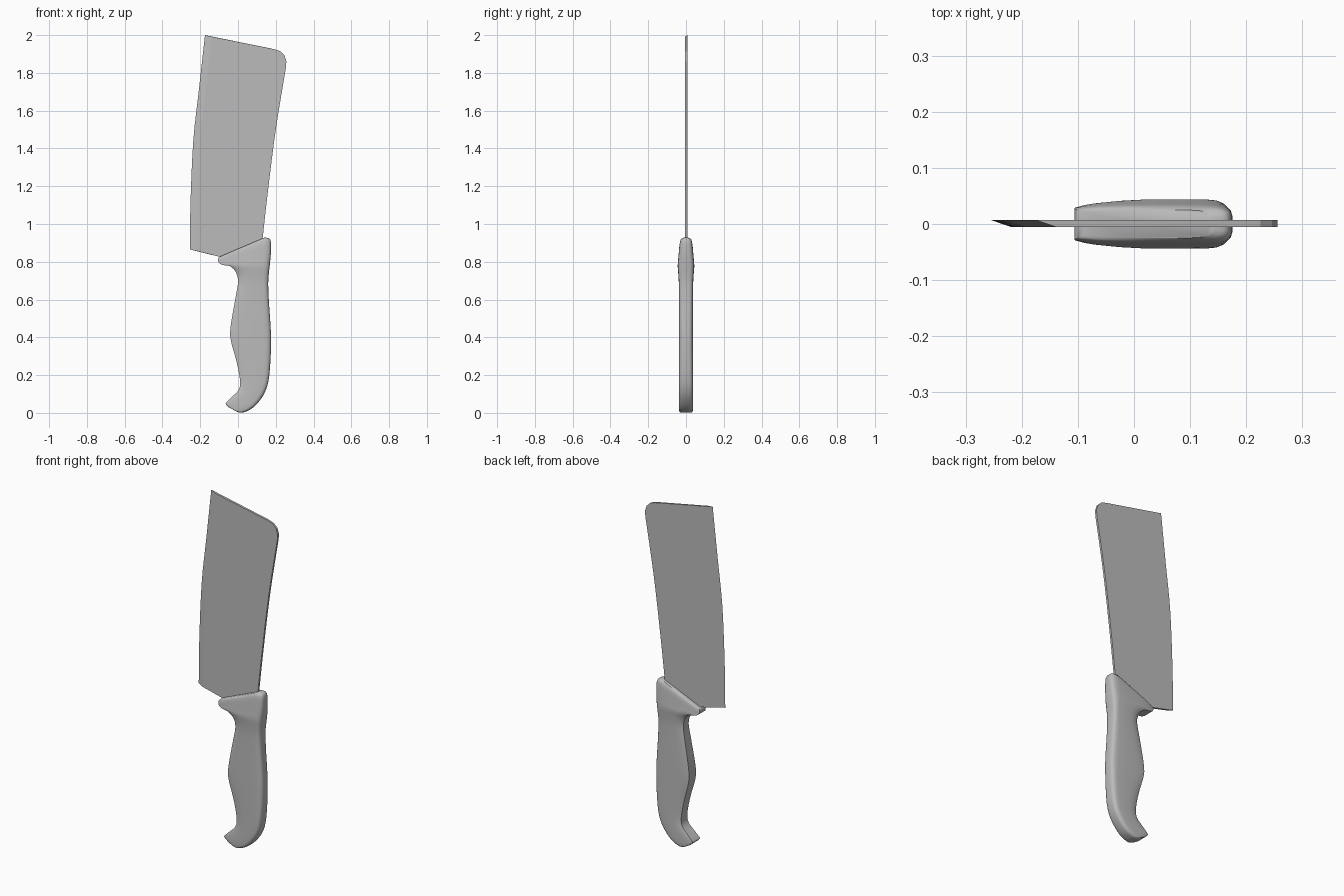
import bpy, bmesh, math
from mathutils import Vector

if "Cube" in bpy.data.objects:
    bpy.data.objects.remove(bpy.data.objects["Cube"])


def material(name, rgb):
    m = bpy.data.materials.new(name)
    m.diffuse_color = (*rgb, 1)
    m.use_nodes = True
    m.node_tree.nodes["Principled BSDF"].inputs["Base Color"].default_value = m.diffuse_color
    return m


grey = material("plain grey", (0.5, 0.5, 0.5))


def finish(name, bm, angle):
    bmesh.ops.recalc_face_normals(bm, faces=bm.faces)
    me = bpy.data.meshes.new(name)
    bm.to_mesh(me)
    bm.free()
    ob = bpy.data.objects.new(name, me)
    bpy.context.collection.objects.link(ob)
    me.materials.append(grey)
    bpy.ops.object.select_all(action='DESELECT')
    ob.select_set(True)
    bpy.context.view_layer.objects.active = ob
    bpy.ops.object.shade_smooth_by_angle(angle=math.radians(angle))
    return ob


def smooth(rows, steps):
    """Catmull-Rom interpolation through rows of numbers."""
    pts = [Vector(r) for r in rows]
    out = []
    for i in range(len(pts) - 1):
        a, b, c, d = pts[max(i - 1, 0)], pts[i], pts[i + 1], pts[min(i + 2, len(pts) - 1)]
        for s in range(steps):
            t = s / steps
            out.append(0.5 * (2 * b + (c - a) * t + (2 * a - 5 * b + 4 * c - d) * t * t
                              + (3 * b - a - 3 * c + d) * t ** 3))
    return out + [pts[-1]]


# Blade: flat plate, ground on the front side along the cutting edge
cutting = smooth([(-0.255, 0.865), (-0.251, 1.13), (-0.236, 1.45),
                  (-0.207, 1.71), (-0.175, 2.0)], 4)
corner = [(0.195, 1.925), (0.225, 1.914), (0.246, 1.893), (0.256, 1.862)]
spine = smooth([(0.254, 1.83), (0.2, 1.5), (0.158, 1.17), (0.13, 0.92)], 4)
tang = [(0.09, 0.84), (-0.04, 0.80), (-0.10, 0.827)]
outline = [tuple(p) for p in cutting] + corner + [tuple(p) for p in spine] + tang
bm = bmesh.new()
back, front = [], []
for i, (x, z) in enumerate(outline):
    ground = i < len(cutting)
    back.append(bm.verts.new((x, 0.007, z)))
    front.append(bm.verts.new((x + 0.035 * ground, -0.005, z - 0.008 * ground)))
bm.faces.new(back)
bm.faces.new(front)
for i in range(len(outline)):
    j = (i + 1) % len(outline)
    bm.faces.new((back[i], back[j], front[j], front[i]))
finish("blade", bm, 15)

# Handle: finger-side x z, spine-side x z, half thickness, finger-side fullness
stations = [
    (-0.088, 0.831, 0.140, 0.928, 0.025, 0.80),
    (-0.100, 0.824, 0.165, 0.924, 0.031, 0.80),
    (-0.106, 0.810, 0.174, 0.905, 0.035, 0.80),
    (-0.100, 0.793, 0.175, 0.870, 0.038, 0.80),
    (-0.080, 0.783, 0.173, 0.830, 0.041, 0.85),
    (-0.040, 0.775, 0.168, 0.780, 0.044, 0.80),
    (-0.010, 0.742, 0.163, 0.735, 0.041, 0.65),
    (0.000, 0.690, 0.160, 0.685, 0.038, 0.65),
    (-0.015, 0.600, 0.163, 0.600, 0.037, 0.75),
    (-0.040, 0.450, 0.173, 0.450, 0.037, 0.85),
    (-0.037, 0.380, 0.175, 0.380, 0.037, 0.85),
    (-0.010, 0.280, 0.172, 0.280, 0.037, 0.75),
    (0.010, 0.180, 0.163, 0.180, 0.037, 0.75),
    (0.005, 0.125, 0.145, 0.115, 0.037, 0.80),
    (-0.035, 0.082, 0.115, 0.065, 0.037, 0.85),
    (-0.057, 0.060, 0.072, 0.022, 0.037, 0.90),
    (-0.065, 0.047, 0.022, 0.001, 0.036, 0.90),
    (-0.050, 0.030, -0.008, 0.007, 0.033, 0.90),
]
bm = bmesh.new()
rings = []
for lx, lz, rx, rz, h, e in smooth(stations, 4):
    # crisp edge on the finger side, rounded spine
    half = [(0, e), (0.05, e + (1 - e) * 0.35), (0.15, e + (1 - e) * 0.75), (0.32, 1),
            (0.6, 1), (0.82, 0.99), (0.9, 0.95), (0.955, 0.84), (0.988, 0.65), (1, 0.4)]
    section = [(u, -f) for u, f in half] + [(u, f) for u, f in reversed(half)]
    rings.append([bm.verts.new((lx + (rx - lx) * u, h * f, lz + (rz - lz) * u))
                  for u, f in section])
for a, b in zip(rings, rings[1:]):
    for i in range(len(a)):
        j = (i + 1) % len(a)
        bm.faces.new((a[i], a[j], b[j], b[i]))
bm.faces.new(rings[0])
bm.faces.new(rings[-1])
finish("handle", bm, 45)
